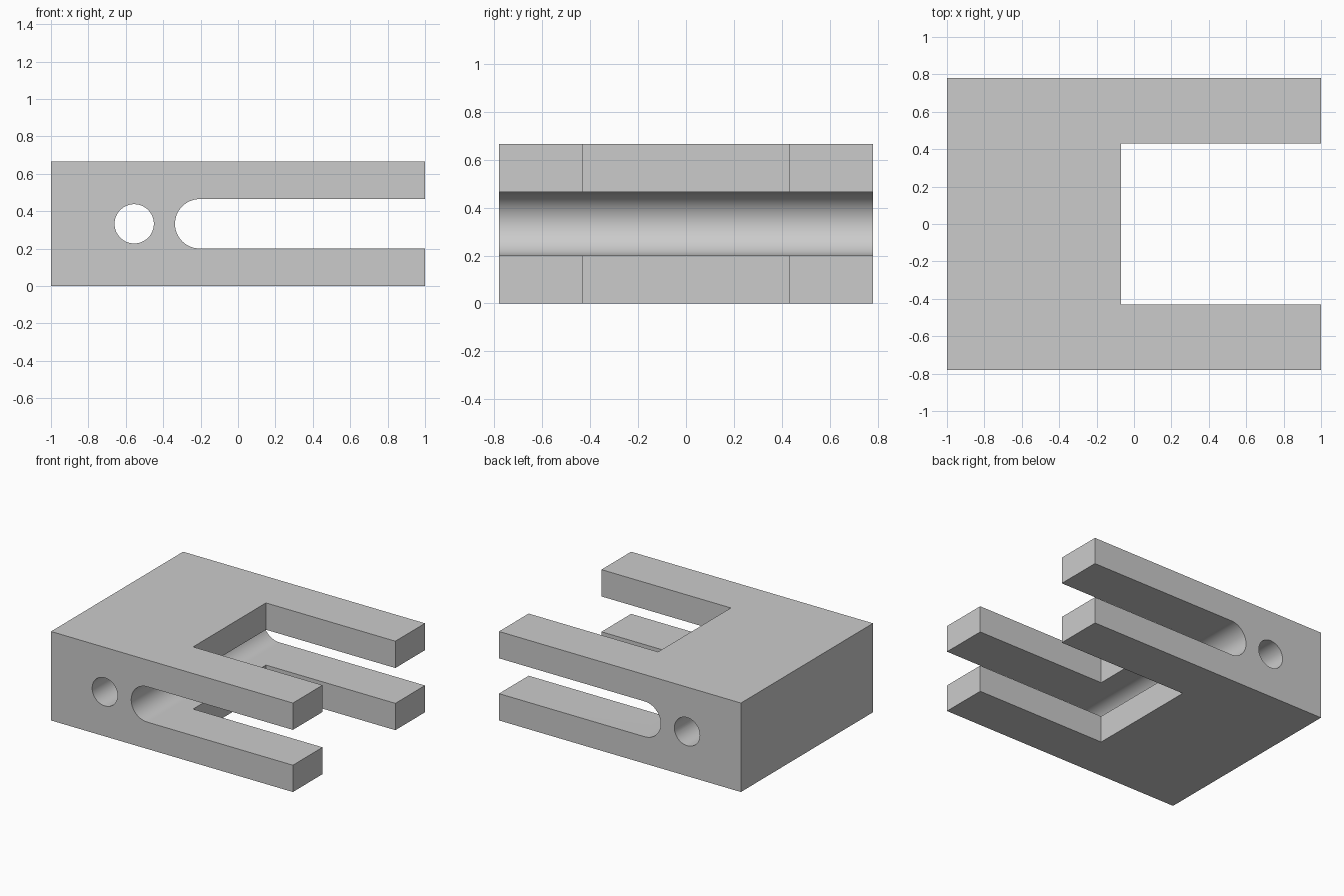
import bpy, bmesh, math
from mathutils import Vector

if "Cube" in bpy.data.objects:
    bpy.data.objects.remove(bpy.data.objects["Cube"], do_unlink=True)

HEIGHT, HALF_DEPTH = 0.665, 0.78
MID_Z = HEIGHT / 2

grey = bpy.data.materials.new("plain grey")
grey.use_nodes = True
colour = (0.6, 0.6, 0.6, 1)
grey.diffuse_color = colour
grey.node_tree.nodes["Principled BSDF"].inputs["Base Color"].default_value = colour


def prism(name, outline, direction):
    """Extrude a closed outline along a direction into a solid."""
    bm = bmesh.new()
    face = bm.faces.new([bm.verts.new(p) for p in outline])
    side = bmesh.ops.extrude_face_region(bm, geom=[face])["geom"]
    verts = [v for v in side if isinstance(v, bmesh.types.BMVert)]
    bmesh.ops.translate(bm, verts=verts, vec=Vector(direction))
    bmesh.ops.recalc_face_normals(bm, faces=bm.faces)
    mesh = bpy.data.meshes.new(name)
    bm.to_mesh(mesh)
    bm.free()
    mesh.materials.append(grey)
    obj = bpy.data.objects.new(name, mesh)
    bpy.context.collection.objects.link(obj)
    return obj


def rectangle(x0, x1, half_depth, z):
    return [(x0, -half_depth, z), (x1, -half_depth, z),
            (x1, half_depth, z), (x0, half_depth, z)]


def arc(x, radius, start, end, steps):
    """Points of an arc in the front plane, ahead of the body."""
    angles = [math.radians(start + (end - start) * i / steps) for i in range(steps + 1)]
    return [(x + radius * math.cos(a), -1, MID_Z + radius * math.sin(a)) for a in angles]


# Solid block
body = prism("clevis_body", rectangle(-1, 1, HALF_DEPTH, 0), (0, 0, HEIGHT))

# Vertical notch between the arms, round-ended slot and cross hole
notch = prism("notch_cutter", rectangle(-0.07, 1.3, 0.43, -0.3), (0, 0, 1.3))
slot_r = 0.132
slot_outline = arc(-0.205, slot_r, 90, 270, 32)
slot_outline += [(1.3, -1, MID_Z - slot_r), (1.3, -1, MID_Z + slot_r)]
slot = prism("slot_cutter", slot_outline, (0, 2, 0))
hole = prism("hole_cutter", arc(-0.555, 0.105, 0, 360, 64)[:-1], (0, 2, 0))

bpy.context.view_layer.objects.active = body
for cutter in (notch, slot, hole):
    cutter.hide_render = True
    cut = body.modifiers.new(cutter.name, "BOOLEAN")
    cut.operation, cut.solver, cut.object = "DIFFERENCE", "EXACT", cutter
    bpy.ops.object.modifier_apply(modifier=cut.name)
    bpy.data.objects.remove(cutter, do_unlink=True)

# Smooth bores, crisp edges
bpy.ops.object.select_all(action="DESELECT")
body.select_set(True)
bpy.ops.object.shade_smooth_by_angle(angle=math.radians(30))
